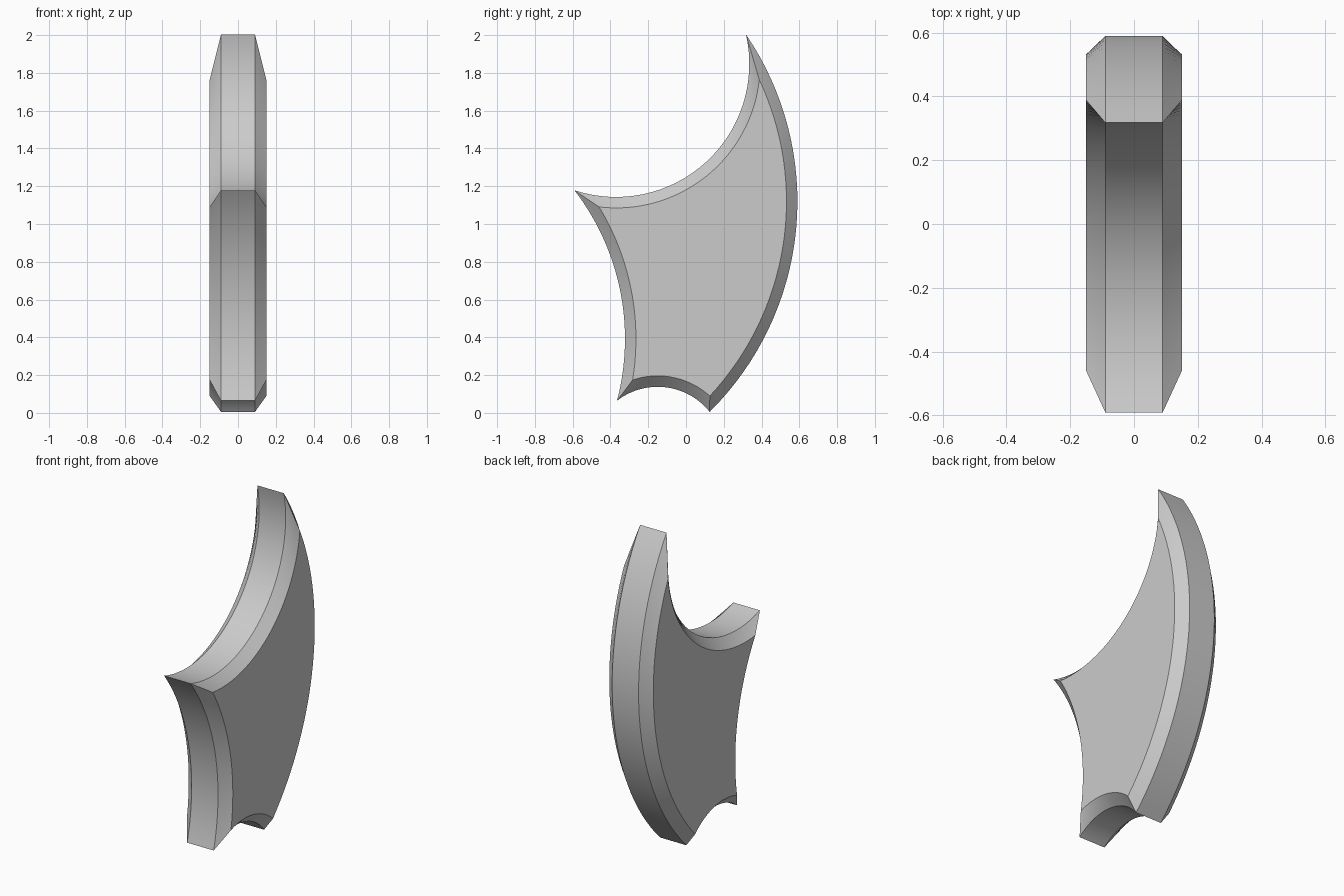
import bpy, bmesh, math
from mathutils import Vector

cube = bpy.data.objects.get("Cube")
if cube:
    bpy.data.objects.remove(cube, do_unlink=True)

grey = bpy.data.materials.new("light_grey")
grey.use_nodes = True
colour = (0.6, 0.6, 0.6, 1)
grey.diffuse_color = colour
grey.node_tree.nodes["Principled BSDF"].inputs["Base Color"].default_value = colour

# Side outline: arc centre (y, z), radius, and bulge (+1 outward, -1 scooped in)
ARCS = [
    ((-0.979, 1.12), 1.569, 1),      # convex back
    ((-0.15, -0.214), 0.352, -1),    # bottom scoop
    ((-1.613, 0.392), 1.29, -1),     # front scoop
    ((-0.37, 1.848), 0.705, -1),     # upper scoop
]
# Rough corner at the start of each arc
CORNERS = [(0.32, 2.0), (0.125, 0.0), (-0.365, 0.065), (-0.59, 1.18)]
STEPS = 32
RIM_X, FACE_X, INSET = 0.09, 0.15, 0.058


def meet(c1, r1, c2, r2, near):
    """Crossing of two circles closest to a given point."""
    c1, c2, near = Vector(c1), Vector(c2), Vector(near)
    d = c2 - c1
    a = (r1 * r1 - r2 * r2 + d.length_squared) / (2 * d.length)
    h = math.sqrt(max(0, r1 * r1 - a * a))
    u = d.normalized()
    side = Vector((-u.y, u.x)) * h
    return min((c1 + u * a + side, c1 + u * a - side),
               key=lambda p: (p - near).length)


def outline(inset):
    """Closed outline of the four arcs, moved inward by inset."""
    arcs = [(Vector(c), r - bulge * inset) for c, r, bulge in ARCS]
    ends = [meet(*arcs[i - 1], *arcs[i], CORNERS[i]) for i in range(len(arcs))]
    points = []
    for i, (c, r) in enumerate(arcs):
        start, end = ends[i] - c, ends[(i + 1) % len(ends)] - c
        a0 = math.atan2(start.y, start.x)
        turn = math.atan2(end.y, end.x) - a0
        turn = (turn + math.pi) % (2 * math.pi) - math.pi
        for k in range(STEPS):
            a = a0 + turn * k / STEPS
            points.append((c.x + r * math.cos(a), c.y + r * math.sin(a)))
    return points


# Blade body: flat sides, bevelled border and rim
bm = bmesh.new()
rings = []
for x, inset in ((-FACE_X, INSET), (-RIM_X, 0), (RIM_X, 0), (FACE_X, INSET)):
    rings.append([bm.verts.new((x, y, z)) for y, z in outline(inset)])
for a, b in zip(rings, rings[1:]):
    for i in range(len(a)):
        j = (i + 1) % len(a)
        bm.faces.new((a[i], a[j], b[j], b[i]))
bm.faces.new(rings[0])
bm.faces.new(rings[-1])
bmesh.ops.recalc_face_normals(bm, faces=bm.faces)

mesh = bpy.data.meshes.new("curved_blade")
bm.to_mesh(mesh)
bm.free()
mesh.materials.append(grey)
blade = bpy.data.objects.new("curved_blade", mesh)
bpy.context.collection.objects.link(blade)

bpy.ops.object.select_all(action="DESELECT")
blade.select_set(True)
bpy.context.view_layer.objects.active = blade
bpy.ops.object.shade_smooth_by_angle(angle=math.radians(30))
